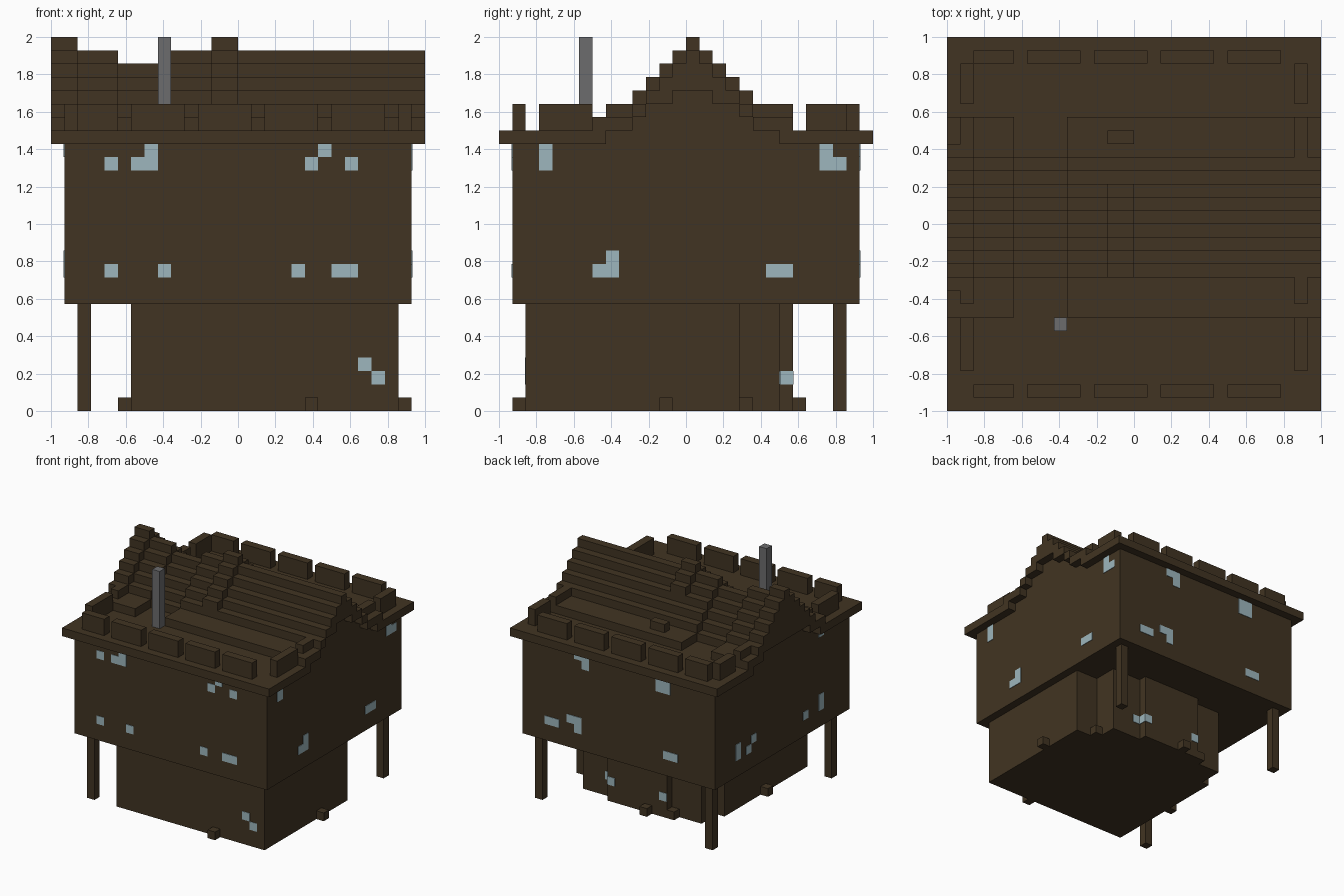
import bpy, bmesh
from mathutils import Matrix, Vector

old = bpy.data.objects.get("Cube")
if old:
    bpy.data.objects.remove(old, do_unlink=True)

U = 1 / 14      # side of one building block
SIZE = 28       # blocks along each side


def material(name, rgb):
    mat = bpy.data.materials.new(name)
    mat.use_nodes = True
    color = (*rgb, 1)
    mat.diffuse_color = color
    mat.node_tree.nodes["Principled BSDF"].inputs["Base Color"].default_value = color
    return mat


WOOD = material("dark wood", (.053, .034, .016))
GLASS = material("pale glass", (.34, .47, .51))
IRON = material("grey iron", (.15, .15, .155))


def build(name, boxes, mat=WOOD):
    """One object from boxes given as (x0, x1, y0, y1, z0, z1) in blocks."""
    bm = bmesh.new()
    for x0, x1, y0, y1, z0, z1 in boxes:
        mid = Vector((x0 + x1 - SIZE, y0 + y1 - SIZE, z0 + z1)) * U / 2
        size = Vector((x1 - x0, y1 - y0, z1 - z0)) * U
        bmesh.ops.create_cube(bm, size=1, matrix=Matrix.Translation(mid) @ Matrix.Diagonal((*size, 1)))
    mesh = bpy.data.meshes.new(name)
    bm.to_mesh(mesh)
    bm.free()
    mesh.materials.append(mat)
    obj = bpy.data.objects.new(name, mesh)
    bpy.context.collection.objects.link(obj)
    return obj


# Ground floor with a stepped back, upper floor, posts and footings
build("ground_floor", [(6, 26, 2, 18, 0, 8), (7, 23, 18, 21, 0, 8), (11, 19, 21, 22, 0, 8)])
build("upper_floor", [(1, 27, 1, 27, 8, 20)])
build("posts", [(x, x + 1, y, y + 1, 0, 8) for x, y in ((2, 2), (2, 25), (25, 25))])
feet = ((19, 1), (26, 12), (5, 10), (23, 18), (13, 22), (10, 21))
build("footings", [(x, x + 1, y, y + 1, 0, 1) for x, y in feet])

# Roof: half-depth of each layer, eave first, and the hollow under the gable ends
MID = 14.5
layers = {21: 7.5, 22: 4.5, 23: 3.5, 24: 2.5, 25: 1.5, 26: .5}
hollow = {20: 6.5, 21: 4.5, 22: 3.5, 23: 1.5}


def slope(x0, x1, lift=0, low=0, high=SIZE):
    return [(x0, x1, max(MID - h, low), min(MID + h, high), z + lift, z + lift + 1)
            for z, h in layers.items() if z + lift > 20]


def overhang(x):
    boxes = []
    for z, h in {20: MID, **layers}.items():
        y0, y1 = max(0, MID - h), min(SIZE, MID + h)
        gap = hollow.get(z, 0)
        boxes += [(x, x + 1, y0, MID - gap, z, z + 1), (x, x + 1, MID + gap, y1, z, z + 1)]
    return boxes


build("eave_slab", [(1, 27, 0, SIZE, 20, 21)])
build("roof_slopes", slope(1, 5) + slope(5, 9, lift=-1) + slope(9, 27))
build("gable_overhangs", overhang(0) + overhang(27))
build("end_rib", slope(0, 2, 1, 9, 20))
build("middle_rib", slope(12, 14, 1, 10, 17) + [(12, 14, 20, 21, 21, 23)])

# Parapet blocks round the eave
runs = [(2, 5)] + [(s, s + 4) for s in range(6, 25, 5)]
build("front_back_parapet", [(a, b, y, y + 1, 21, 23) for y in (1, 26) for a, b in runs])
sides = ((3, 7), (8, 12), (18, 22), (23, 26))
build("side_parapet", [(x, x + 1, a, b, 21, 23) for x in (1, 26) for a, b in sides])

build("chimney", [(8, 9, 6, 7, 21, SIZE)], IRON)

# Windows: thin plates on a wall, each (start, end, bottom, height)
THIN = .06


def windows(name, axis, wall, panes):
    a, b = wall - THIN, wall + THIN
    boxes = []
    for s, e, z, h in panes:
        span = (a, b, s, e) if axis == "x" else (s, e, a, b)
        boxes.append((*span, z, z + h))
    build(name, boxes, GLASS)


windows("front_windows", "y", 1, [
    (4, 5, 10, 1), (8, 9, 10, 1), (18, 19, 10, 1), (21, 23, 10, 1), (4, 5, 18, 1),
    (6, 7, 18, 1), (7, 8, 18, 2), (19, 20, 18, 1), (20, 21, 19, 1), (22, 23, 18, 1)])
windows("front_low_windows", "y", 2, [(23, 24, 3, 1), (24, 25, 2, 1)])
windows("left_windows", "x", 27, [
    (3, 4, 18, 2), (24, 25, 18, 2), (25, 26, 18, 1),
    (7, 8, 10, 1), (8, 9, 10, 2), (20, 22, 10, 1)])
windows("left_low_window", "x", 19, [(21, 22, 2, 1)])
windows("back_windows", "y", 27, [
    (22, 24, 10, 1), (20, 21, 11, 1), (19, 20, 10, 2), (6, 8, 10, 1),
    (18, 19, 18, 2), (19, 20, 19, 1), (7, 9, 18, 2)])
windows("back_low_windows", "y", 22, [(18, 19, 2, 1), (11, 12, 2, 1)])
windows("back_step_window", "y", 21, [(19, 20, 2, 1)])
windows("right_windows", "x", 1, [
    (22, 23, 10, 2), (20, 21, 10, 1), (19, 20, 11, 1),
    (9, 10, 10, 1), (6, 7, 10, 2), (6, 7, 19, 1)])
